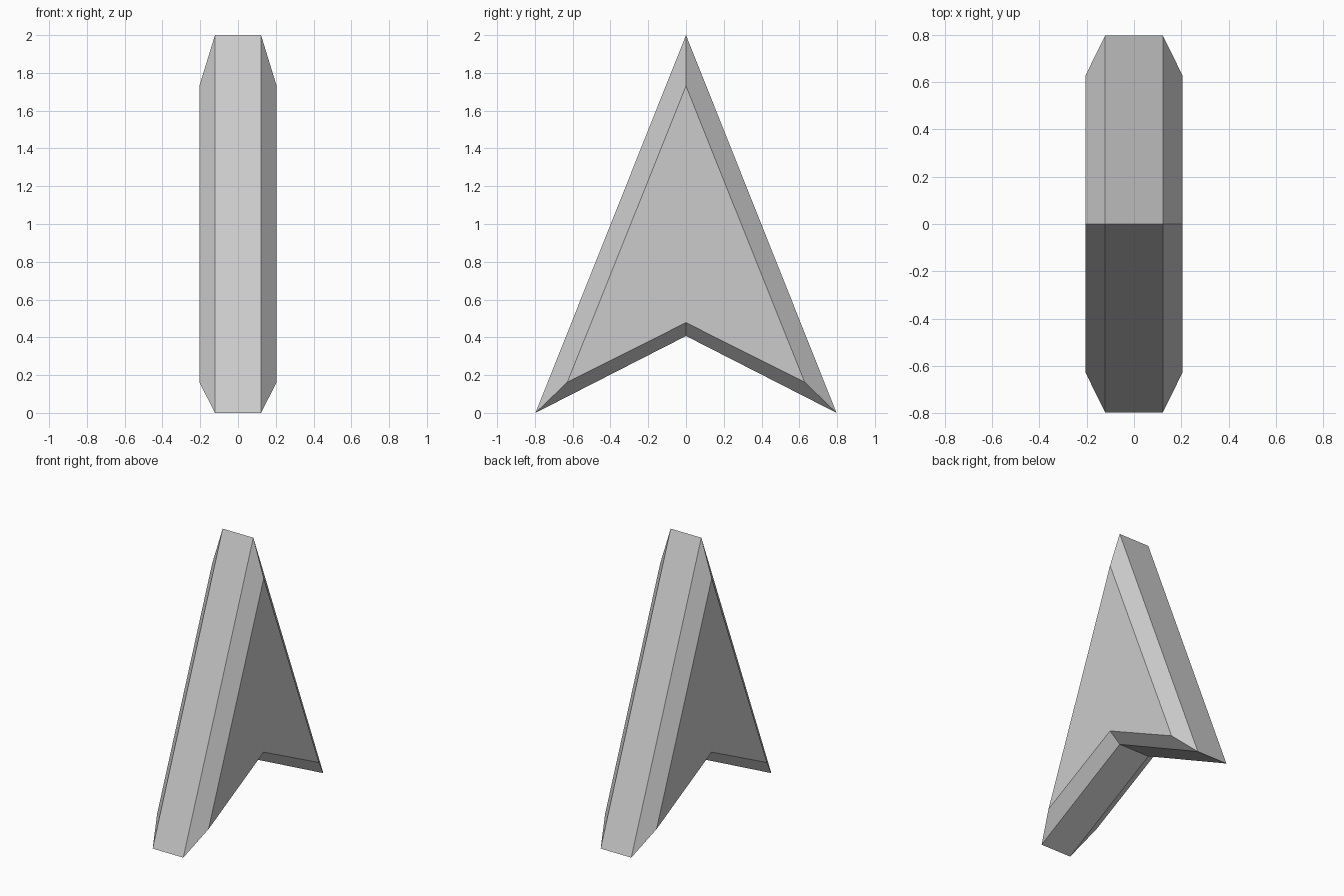
import bpy, bmesh

if "Cube" in bpy.data.objects:
    bpy.data.objects.remove(bpy.data.objects["Cube"])

# Arrowhead outlines in the YZ plane: full-size rim and inset side face
rim = [(0, 2.0), (-0.797, 0.0), (0, 0.407), (0.797, 0.0)]
inset = [(0, 1.73), (-0.628, 0.163), (0, 0.478), (0.628, 0.163)]
sections = [(-0.205, inset), (-0.122, rim), (0.122, rim), (0.205, inset)]

bm = bmesh.new()
rings = [[bm.verts.new((x, y, z)) for y, z in outline] for x, outline in sections]

# Flat rim and chamfers between neighbouring sections
for a, b in zip(rings, rings[1:]):
    for i in range(4):
        j = (i + 1) % 4
        bm.faces.new((a[i], a[j], b[j], b[i]))

# Side faces, split along the centre line
for r in (rings[0], rings[-1]):
    bm.faces.new((r[0], r[1], r[2]))
    bm.faces.new((r[0], r[2], r[3]))

bmesh.ops.recalc_face_normals(bm, faces=bm.faces)
mesh = bpy.data.meshes.new("arrowhead")
bm.to_mesh(mesh)
bm.free()
arrowhead = bpy.data.objects.new("arrowhead", mesh)
bpy.context.collection.objects.link(arrowhead)
